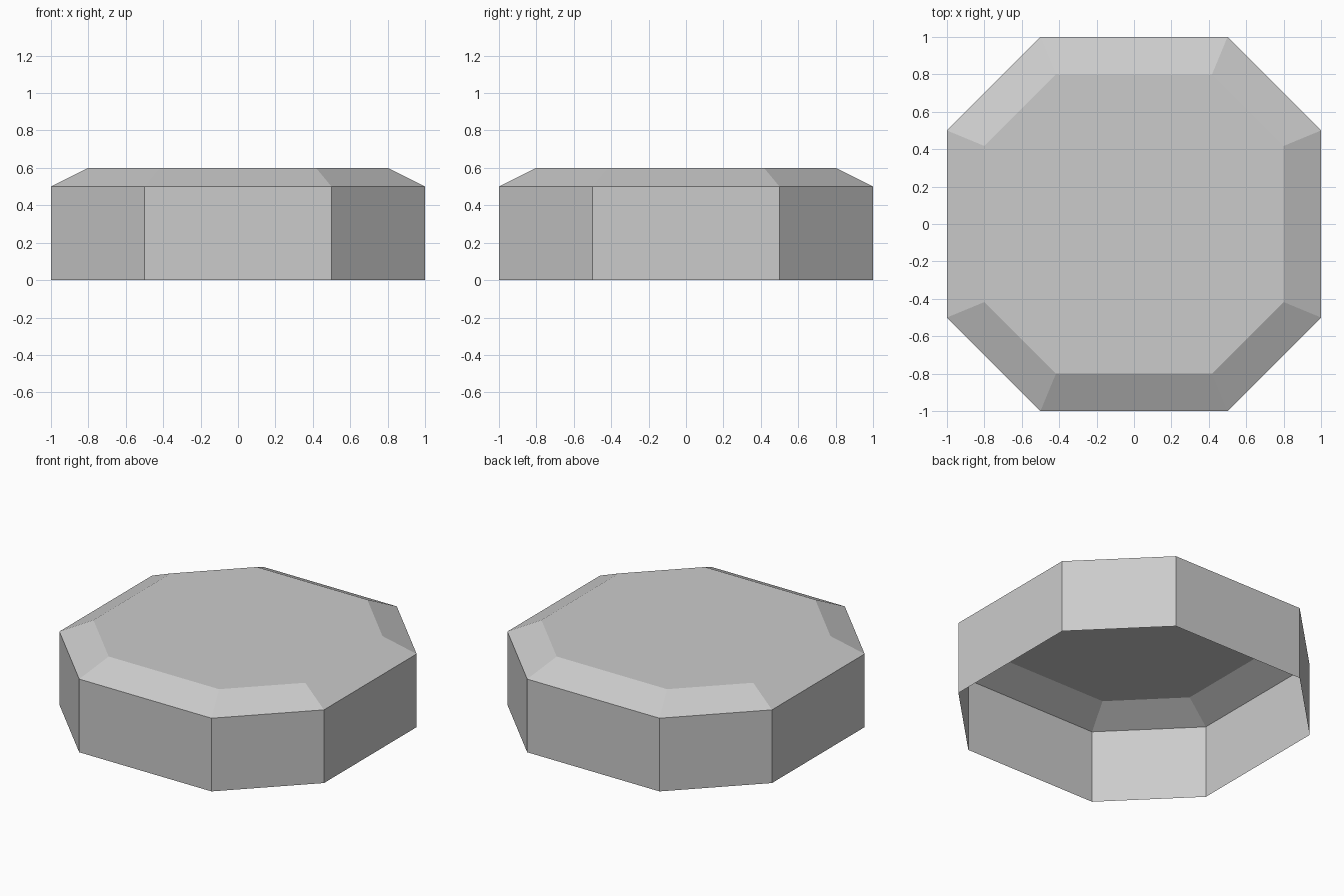
import bpy, bmesh, math

cube = bpy.data.objects.get("Cube")
if cube:
    bpy.data.objects.remove(cube, do_unlink=True)

HALF, CORNER = 1.0, 0.5      # outer half width, half length of a straight side
WALL, TOP, INSET = 0.5, 0.6, 0.2

grey = bpy.data.materials.new("light_grey")
grey.use_nodes = True
colour = (0.6, 0.6, 0.6, 1)
grey.diffuse_color = colour
grey.node_tree.nodes["Principled BSDF"].inputs["Base Color"].default_value = colour


def octagon(bm, inset, z):
    """Ring of eight corners, moved inwards evenly by inset."""
    a = HALF - inset
    b = CORNER - inset * math.tan(math.pi / 8)
    ring = []
    x, y, u, v = a, -b, a, b
    for _ in range(4):
        ring += [bm.verts.new((x, y, z)), bm.verts.new((u, v, z))]
        x, y, u, v = -y, x, -v, u
    return ring


# Open-bottomed shell: upright walls, sloped rim and flat top
bm = bmesh.new()
rings = [octagon(bm, 0, 0), octagon(bm, 0, WALL), octagon(bm, INSET, TOP)]
for low, high in zip(rings, rings[1:]):
    for i in range(8):
        j = (i + 1) % 8
        bm.faces.new((low[i], low[j], high[j], high[i]))
bm.faces.new(rings[-1])

mesh = bpy.data.meshes.new("octagonal_cap")
bm.to_mesh(mesh)
bm.free()
mesh.materials.append(grey)
bpy.context.collection.objects.link(bpy.data.objects.new("octagonal_cap", mesh))
